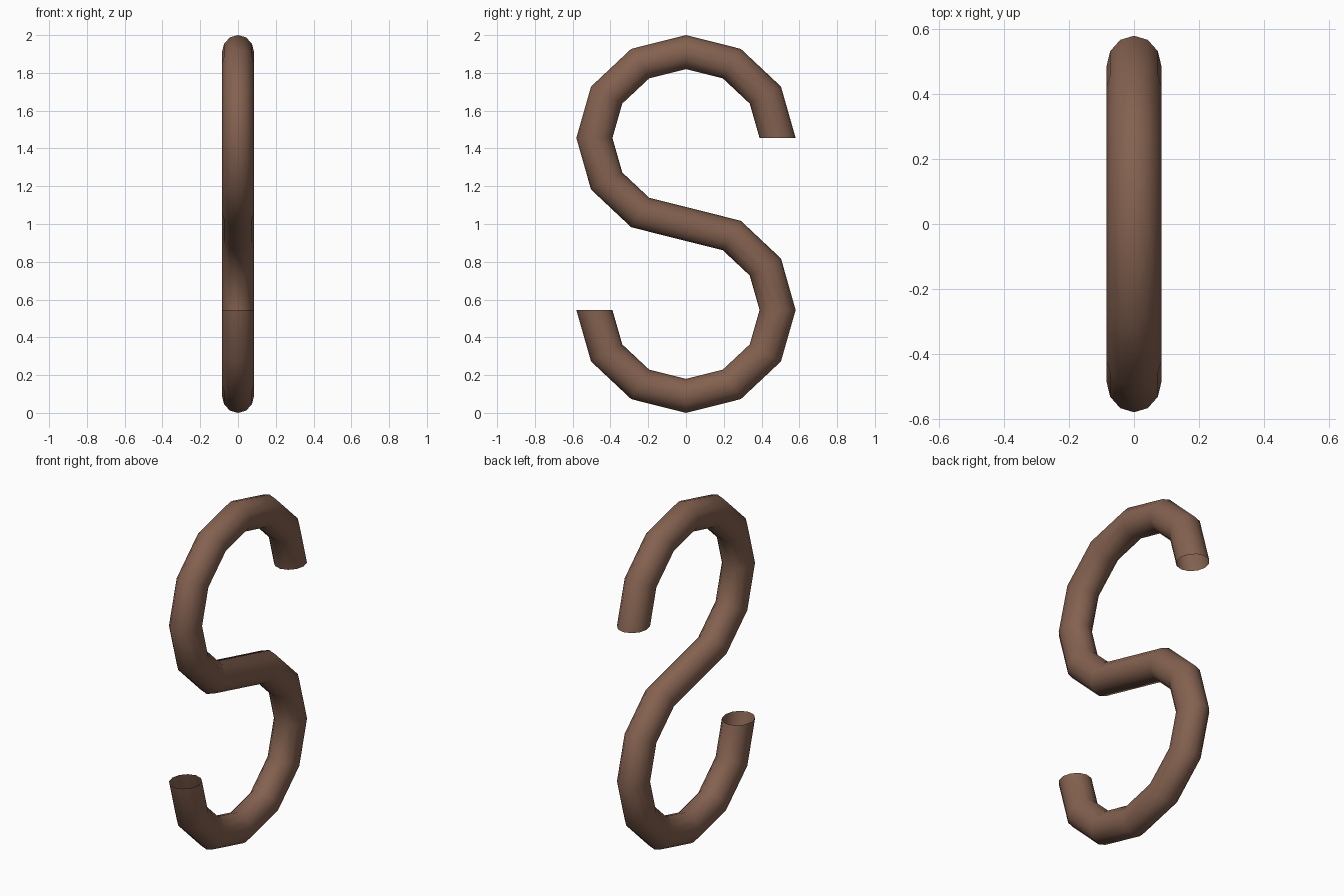
import bpy, bmesh
from math import sin, cos, radians, pi

if "Cube" in bpy.data.objects:
    bpy.data.objects.remove(bpy.data.objects["Cube"])

SIDES = 12
RY, RZ = 0.485, 0.455            # bend radii of each hook
TX, TY, TZ = 0.085, 0.0955, 0.09  # tube radii

bm = bmesh.new()


def ring(angle, cz, flip):
    """One tube cross-section on a hook bend, at the given angle."""
    c, s = cos(radians(angle)), sin(radians(angle))
    verts = []
    for i in range(SIDES):
        a = 2 * pi * i / SIDES
        r = cos(a) * flip
        verts.append(bm.verts.new((TX * sin(a), c * (RY + TY * r), cz + s * (RZ + TZ * r))))
    return verts


# Upper bend, then lower bend running the other way
rings = [ring(a, 1.455, 1) for a in range(0, 241, 30)]
rings += [ring(a, 0.545, -1) for a in range(60, -181, -30)]

# Open-ended tube skin
for r0, r1 in zip(rings, rings[1:]):
    for i in range(SIDES):
        j = (i + 1) % SIDES
        bm.faces.new((r0[i], r0[j], r1[j], r1[i])).smooth = True
bmesh.ops.recalc_face_normals(bm, faces=bm.faces)

# Make sure the skin faces outward (topmost face should point up)
top = max(bm.faces, key=lambda f: f.calc_center_median().z)
if top.normal.z < 0:
    bmesh.ops.reverse_faces(bm, faces=bm.faces)

mesh = bpy.data.meshes.new("s_hook")
bm.to_mesh(mesh)
bm.free()
hook = bpy.data.objects.new("s_hook", mesh)
bpy.context.collection.objects.link(hook)

# Brown finish
mat = bpy.data.materials.new("brown")
mat.diffuse_color = (0.23, 0.12, 0.08, 1)
mat.use_nodes = True
mat.node_tree.nodes["Principled BSDF"].inputs["Base Color"].default_value = mat.diffuse_color
mesh.materials.append(mat)
